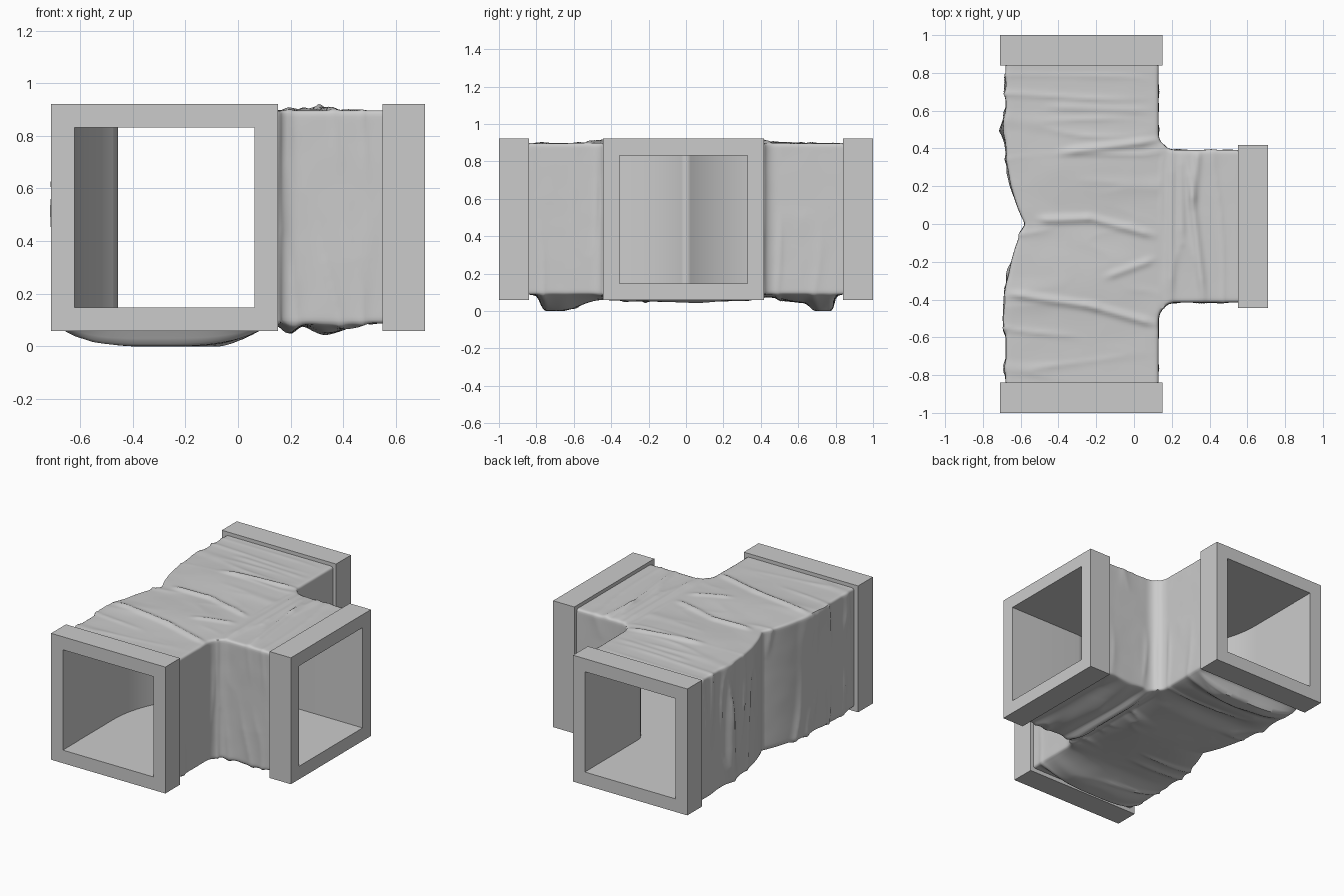
import bpy, bmesh, math
from mathutils import Vector, noise

if "Cube" in bpy.data.objects:
    bpy.data.objects.remove(bpy.data.objects["Cube"])

CZ = 0.49                      # height of the duct axis


def make_object(name, bm, smooth=None):
    mesh = bpy.data.meshes.new(name)
    bm.to_mesh(mesh)
    bm.free()
    ob = bpy.data.objects.new(name, mesh)
    bpy.context.collection.objects.link(ob)
    if smooth:
        bpy.ops.object.select_all(action='DESELECT')
        ob.select_set(True)
        bpy.context.view_layer.objects.active = ob
        bpy.ops.object.shade_smooth_by_angle(angle=math.radians(smooth))
    return ob


# Square flange with a square hole
def flange(name, centre, axis, d0, d1, outer=0.431, inner=0.342):
    bm = bmesh.new()
    rings = []
    for h, d in ((outer, d0), (outer, d1), (inner, d1), (inner, d0)):
        ring = []
        for sx, sz in ((-1, -1), (1, -1), (1, 1), (-1, 1)):
            a, z = centre + sx * h, CZ + sz * h
            ring.append(bm.verts.new((a, d, z) if axis == 'y' else (d, a, z)))
        rings.append(ring)
    for r in range(4):
        p, q = rings[r], rings[(r + 1) % 4]
        for i in range(4):
            j = (i + 1) % 4
            bm.faces.new((p[i], p[j], q[j], q[i]))
    bmesh.ops.recalc_face_normals(bm, faces=bm.faces)
    return make_object(name, bm)


flange("front_flange", -0.279, 'y', -1.0, -0.84)
flange("back_flange", -0.279, 'y', 0.84, 1.0)
flange("side_flange", -0.013, 'x', 0.55, 0.71)


# Inner tunnel: two curved elbows meeting in a ridge on the left wall
def inner_half():
    a1 = math.asin(0.46 / 0.722)
    return [(-0.622, 0.85)] + [
        (0.10 - 0.722 * math.cos(a), 0.46 - 0.722 * math.sin(a))
        for a in [a1 * i / 16 for i in range(17)]]


def corner(cy):
    return [(0.063, 0.85)] + [
        (0.163 - 0.1 * math.cos(a), cy + 0.1 - 0.1 * math.sin(a))
        for a in [math.pi / 2 * i / 10 for i in range(11)]] + [(0.56, cy)]


half = inner_half()
left = half + [(x, -y) for x, y in reversed(half[:-1])]
front_corner = [(x, -y) for x, y in corner(0.355)]
bm = bmesh.new()
floor, ceiling = [], []
for chain in (left, front_corner, corner(0.329)[::-1]):
    lo = [bm.verts.new((x, y, CZ - 0.342)) for x, y in chain]
    hi = [bm.verts.new((x, y, CZ + 0.342)) for x, y in chain]
    for i in range(len(chain) - 1):
        bm.faces.new((lo[i + 1], lo[i], hi[i], hi[i + 1]))
    floor += lo
    ceiling += hi
bm.faces.new(floor)
bm.faces.new(ceiling[::-1])
make_object("inner_tunnel", bm, 85)


# Cloth wrap: fine T-shaped shell, then pinched, sagged and wrinkled
def steps(stops, size=0.0125):
    out = [stops[0]]
    for a, b in zip(stops, stops[1:]):
        n = max(1, round((b - a) / size))
        out += [a + (b - a) * i / n for i in range(1, n + 1)]
    return out


Y0, Y1 = -0.415, 0.392         # sides of the branch
xs = steps([-0.68, 0.13, 0.56])
ys = steps([-0.85, Y0, Y1, 0.85])
zs = steps([0.087, 0.897])
NZ = len(zs) - 1


def inside(i, j):
    if not (0 <= i < len(xs) - 1 and 0 <= j < len(ys) - 1):
        return False
    x, y = (xs[i] + xs[i + 1]) / 2, (ys[j] + ys[j + 1]) / 2
    return x < 0.13 or Y0 < y < Y1


def is_open(i, j):
    return j < 0 or j >= len(ys) - 1 or i >= len(xs) - 1


bm = bmesh.new()
cache = {}


def vert(i, j, k):
    if (i, j, k) not in cache:
        cache[i, j, k] = bm.verts.new((xs[i], ys[j], zs[k]))
    return cache[i, j, k]


for i in range(len(xs) - 1):
    for j in range(len(ys) - 1):
        if not inside(i, j):
            continue
        quad = [(i, j), (i + 1, j), (i + 1, j + 1), (i, j + 1)]
        bm.faces.new([vert(a, b, NZ) for a, b in quad])
        bm.faces.new([vert(a, b, 0) for a, b in reversed(quad)])
        for n, (di, dj) in enumerate(((0, -1), (1, 0), (0, 1), (-1, 0))):
            if inside(i + di, j + dj) or is_open(i + di, j + dj):
                continue
            p, q = quad[n], quad[(n + 1) % 4]
            for k in range(NZ):
                bm.faces.new((vert(*p, k), vert(*q, k), vert(*q, k + 1), vert(*p, k + 1)))
for _ in range(4):
    bmesh.ops.smooth_vert(bm, verts=bm.verts, factor=0.5, use_axis_x=True,
                          use_axis_y=True, use_axis_z=True)
bm.normal_update()


def interp(knots, t):
    for (a, u), (b, v) in zip(knots, knots[1:]):
        if a <= t <= b:
            s = (t - a) / (b - a)
            return u + (v - u) * s * s * (3 - 2 * s)
    return 0.0


MAIN_SAG = [(-.84, 0), (-.81, .01), (-.75, .088), (-.68, .09), (-.45, .03), (0, .042),
            (.3, .035), (.43, .015), (.62, .045), (.72, .09), (.78, .088), (.81, .01), (.84, 0)]
ARM_SAG = [(.14, 0), (.2, .04), (.25, .01), (.34, .04), (.5, 0)]
# Top creases: x0, y0, x1, y1, height
CREASES = [(-.58, .02, -.25, .03, .014), (-.28, .03, .1, -.06, .012), (-.66, -.37, -.2, -.44, .013),
           (-.25, -.43, .11, -.53, .013), (-.38, .38, .11, .44, .013), (-.15, -.28, .1, -.19, .009),
           (-.45, .62, .08, .6, .005), (.19, -.4, .2, .38, .011), (.37, -.4, .28, .36, .014),
           (.25, -.1, .25, .38, .01), (.31, .1, .34, .4, .012)]


def crease(x, y):
    total = 0
    for x0, y0, x1, y1, h in CREASES:
        dx, dy = x1 - x0, y1 - y0
        t = max(0, min(1, ((x - x0) * dx + (y - y0) * dy) / (dx * dx + dy * dy)))
        ex, ey = x - x0 - t * dx, y - y0 - t * dy
        total += h * math.exp(-(ex * ex + ey * ey) / 0.0004) * min(1, 5 * min(t, 1 - t) + .3)
    return total


def folds(p, arm):
    q = Vector((p.x * 7, p.y * 1.3, p.z * 1.2)) if arm else Vector((p.x * 1.2, p.y * 7, p.z * 1.2))
    mask = max(0, min(1, 0.5 + 1.5 * noise.noise(p * 2.5 + Vector((7, 2, 9)))))
    return mask * max(0, 1 - 3 * abs(noise.noise(q + Vector((3.1, 1.7, 5.3))))) ** 2 - 0.1


def displacement(p, n):
    x, y, z = p
    arm = x > 0.14
    end = min(1, max(0, (0.83 - abs(y)) / 0.05)) * min(1, max(0, (0.54 - x) / 0.05))
    low = max(0, -n.z)
    d, fixed = Vector((0, 0, 0)), Vector((0, 0, 0))
    # pinch in the left wall
    if abs(y) < 0.44:
        r = 0.81 - math.sqrt(0.81 ** 2 - (0.44 - abs(y)) ** 2)
        fixed.x += 0.78 * r * max(0, min(1, (0.13 - x) / 0.81))
    # rounded inside corners
    for cy, s in ((Y0, -1), (Y1, 1)):
        dist = math.hypot(x - 0.13, y - cy)
        if dist < 0.1:
            a = 0.028 * (1 - dist / 0.1) ** 2
            fixed += Vector((a, s * a, 0))
    # sagging underside
    if arm:
        d.z -= low * interp(ARM_SAG, x) * max(0, 1 - (abs(y + .01) / .43) ** 3)
    else:
        d.z -= low * interp(MAIN_SAG, y) * max(0, 1 - (abs(x + .29) / .41) ** 3)
    # slightly puffed top and long creases
    if n.z > 0.3:
        d.z += n.z * crease(x, y)
        if not arm:
            d.z += n.z * 0.012 * max(0, 1 - (abs(x + .27) / .4) ** 2) * math.exp(-((abs(y) - .3) / .2) ** 2)
    # loose bulges on the left wall
    if n.x < -0.3 and not arm:
        b = math.exp(-((abs(y) - .5) / .05) ** 2) * max(0, noise.noise(Vector((y * 3, 4, z * 3))) + .5)
        d.x -= 0.028 * b
    # fine folds around each tube
    amp = 0.006 + 0.007 * low + (0.008 if n.x < -.5 else 0)
    d += n * (amp * folds(p, arm) + 0.001 * noise.noise(p * 9))
    return fixed + d * end


moves = [(v, displacement(v.co.copy(), v.normal)) for v in bm.verts]
for v, d in moves:
    v.co += d
    v.co.z = max(0, v.co.z)
make_object("cloth_wrap", bm, 60)
